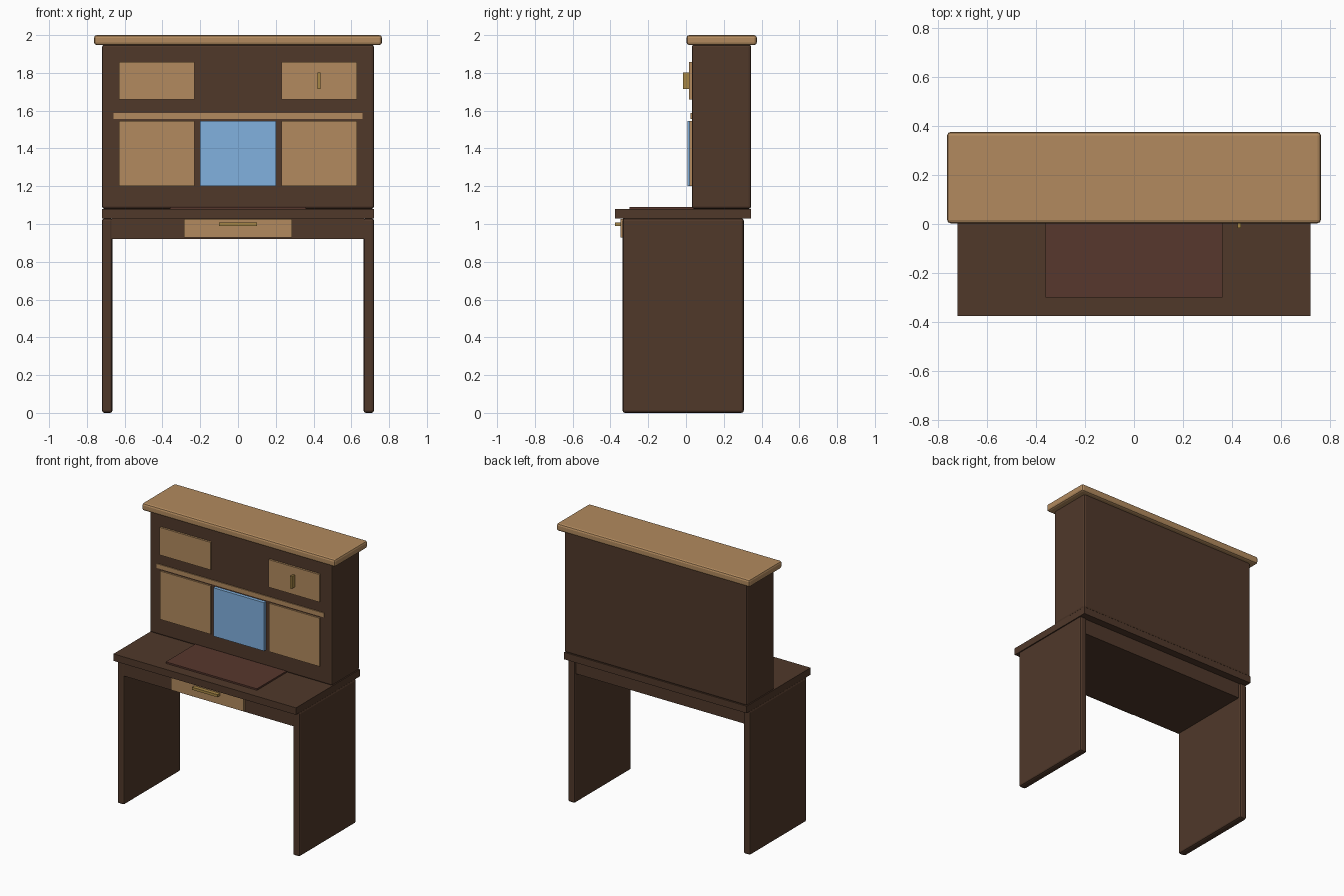
import bpy, bmesh
from mathutils import Vector

if "Cube" in bpy.data.objects:
    bpy.data.objects.remove(bpy.data.objects["Cube"])


def material(name, rgb):
    m = bpy.data.materials.new(name)
    m.diffuse_color = (*rgb, 1)
    m.use_nodes = True
    m.node_tree.nodes["Principled BSDF"].inputs["Base Color"].default_value = m.diffuse_color
    return m


DARK = material("dark_wood", (0.080, 0.040, 0.023))
LIGHT = material("light_wood", (0.445, 0.255, 0.112))
BLOTTER = material("blotter_leather", (0.095, 0.038, 0.026))
BRASS = material("brass", (0.38, 0.24, 0.06))
GLASS = material("blue_glass", (0.22, 0.44, 0.74))


def box(name, x, y, z, mat, bevel=0.0):
    """Box from (min, max) ranges, with optional rounded edges."""
    lo, hi = Vector((x[0], y[0], z[0])), Vector((x[1], y[1], z[1]))
    centre, size = (lo + hi) / 2, hi - lo
    bm = bmesh.new()
    bmesh.ops.create_cube(bm, size=1)
    bmesh.ops.scale(bm, vec=size, verts=bm.verts)
    me = bpy.data.meshes.new(name)
    bm.to_mesh(me)
    bm.free()
    me.materials.append(mat)
    ob = bpy.data.objects.new(name, me)
    ob.location = centre
    bpy.context.collection.objects.link(ob)
    if bevel:
        mod = ob.modifiers.new("edge_bevel", 'BEVEL')
        mod.width, mod.segments = bevel, 2
    return ob


# Desk: side panels, apron, top and blotter
for side, s in (("left", -1), ("right", 1)):
    box(side + "_side_panel", sorted((s * 0.665, s * 0.72)), (-0.336, 0.306), (0, 1.03), DARK, 0.013)
box("apron", (-0.67, 0.67), (-0.333, 0.29), (0.92, 1.032), DARK)
box("desk_top", (-0.72, 0.72), (-0.375, 0.345), (1.03, 1.08), DARK)
box("blotter", (-0.36, 0.36), (-0.30, 0.05), (1.078, 1.091), BLOTTER)

# Drawer and its pull
box("drawer_front", (-0.287, 0.287), (-0.347, -0.32), (0.928, 1.027), LIGHT)
box("drawer_pull", (-0.1, 0.1), (-0.375, -0.345), (0.99, 1.008), BRASS)

# Hutch cabinet and crown
box("hutch_cabinet", (-0.72, 0.72), (0.031, 0.345), (1.08, 1.95), DARK, 0.013)
box("crown", (-0.762, 0.762), (0.003, 0.375), (1.947, 2.0), LIGHT, 0.014)

# Hutch doors, shelf rail and glass panel
for side, s in (("left", -1), ("right", 1)):
    xs = sorted((s * 0.23, s * 0.63))
    box(side + "_upper_door", xs, (0.017, 0.04), (1.66, 1.857), LIGHT)
    box(side + "_lower_door", xs, (0.019, 0.04), (1.20, 1.545), LIGHT)
box("shelf_rail", (-0.66, 0.66), (0.024, 0.04), (1.557, 1.587), LIGHT)
box("glass_panel", (-0.2, 0.2), (0.007, 0.04), (1.20, 1.545), GLASS)
box("door_pull", (0.422, 0.436), (-0.016, 0.019), (1.716, 1.803), BRASS)
